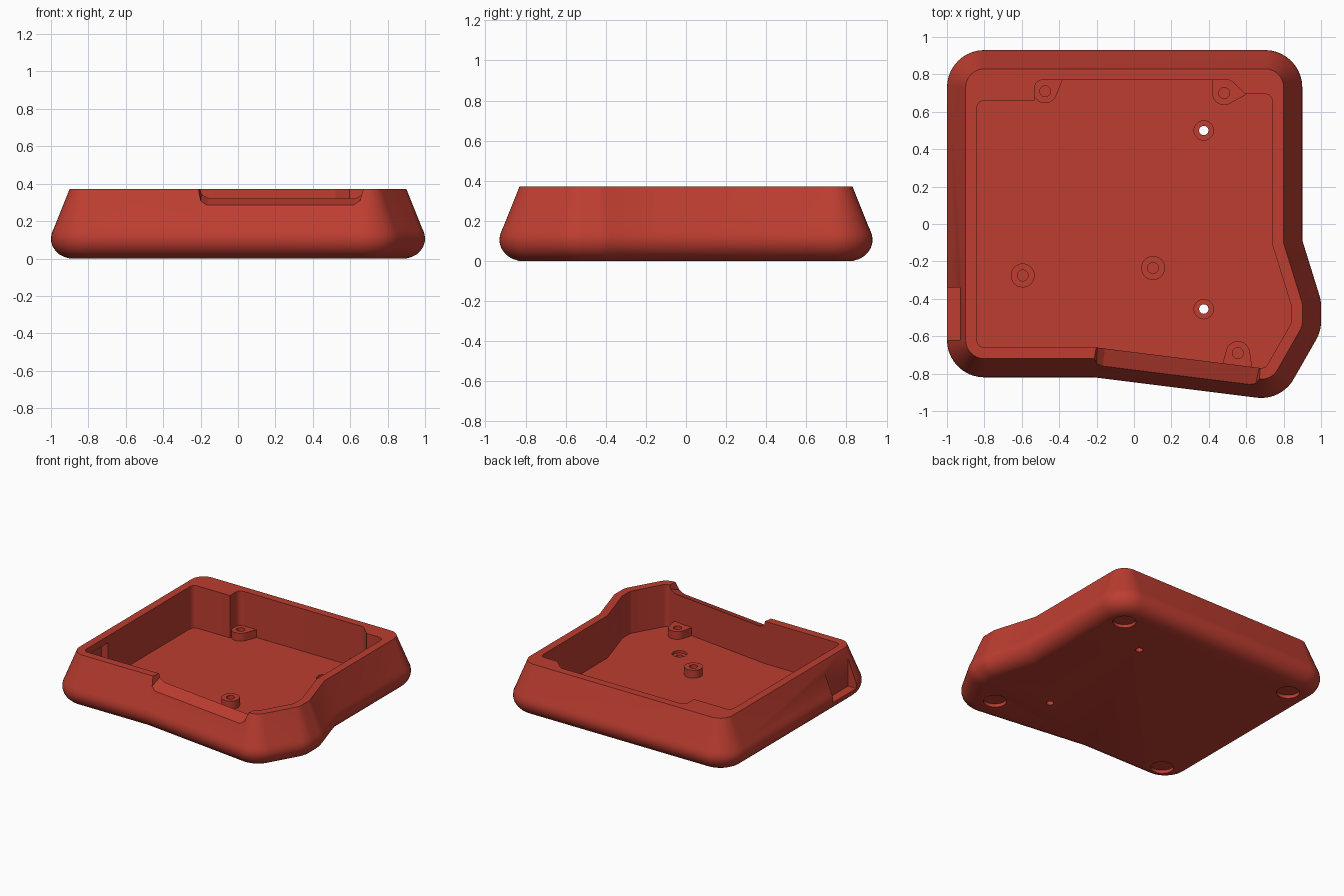
import bpy, bmesh, math
from mathutils import Vector

if "Cube" in bpy.data.objects:
    bpy.data.objects.remove(bpy.data.objects["Cube"])

red = bpy.data.materials.new("red plastic")
red.diffuse_color = (0.51, 0.047, 0.03, 1)
red.use_nodes = True
red.node_tree.nodes["Principled BSDF"].inputs["Base Color"].default_value = red.diffuse_color


def outline(points, d, steps=10):
    """Offset a counter-clockwise polygon outwards, rounding its convex corners."""
    pts = [Vector(p) for p in points]
    out = []
    for i, p in enumerate(pts):
        a = (p - pts[i - 1]).normalized()
        b = (pts[(i + 1) % len(pts)] - p).normalized()
        n1, n2 = Vector((a.y, -a.x)), Vector((b.y, -b.x))
        if a.x * b.y - a.y * b.x > 0:
            a1 = math.atan2(n1.y, n1.x)
            sweep = math.acos(max(-1, min(1, n1.dot(n2))))
            for k in range(steps + 1):
                t = a1 + sweep * k / steps
                out.append(p + d * Vector((math.cos(t), math.sin(t))))
        else:
            out.append(p + (n1 + n2) * d / (1 + n1.dot(n2)))
    return out


def make(name, bm):
    bmesh.ops.recalc_face_normals(bm, faces=bm.faces)
    me = bpy.data.meshes.new(name)
    bm.to_mesh(me)
    bm.free()
    me.materials.append(red)
    ob = bpy.data.objects.new(name, me)
    bpy.context.collection.objects.link(ob)
    return ob


def loft(name, rings):
    """Skin a stack of (outline, z) rings and cap both ends."""
    bm = bmesh.new()
    rows = [[bm.verts.new((p[0], p[1], z)) for p in ring] for ring, z in rings]
    n = len(rows[0])
    for lo, hi in zip(rows, rows[1:]):
        for i in range(n):
            j = (i + 1) % n
            bm.faces.new((lo[i], lo[j], hi[j], hi[i]))
    bm.faces.new(rows[0][::-1])
    bm.faces.new(rows[-1])
    return make(name, bm)


def hull(name, points):
    bm = bmesh.new()
    for p in points:
        bm.verts.new(p)
    bmesh.ops.convex_hull(bm, input=bm.verts[:])
    bmesh.ops.dissolve_limit(bm, angle_limit=0.01, verts=bm.verts[:], edges=bm.edges[:])
    return make(name, bm)


def circle(x, y, r, n=32):
    return [(x + r * math.cos(2 * math.pi * i / n), y + r * math.sin(2 * math.pi * i / n))
            for i in range(n)]


def disc(x, y, r, z0, z1):
    return loft("cutter", [(circle(x, y, r), z0), (circle(x, y, r), z1)])


def box(x0, x1, y0, y1, z0, z1):
    return hull("cutter", [(x, y, z) for x in (x0, x1) for y in (y0, y1) for z in (z0, z1)])


def cut(ob, cutter):
    mod = ob.modifiers.new("cut", 'BOOLEAN')
    mod.operation, mod.solver, mod.object = 'DIFFERENCE', 'EXACT', cutter
    bpy.context.view_layer.objects.active = ob
    bpy.ops.object.modifier_apply(modifier=mod.name)
    bpy.data.objects.remove(cutter)


def smooth(ob):
    bpy.ops.object.select_all(action='DESELECT')
    ob.select_set(True)
    bpy.context.view_layer.objects.active = ob
    bpy.ops.object.shade_smooth_by_angle(angle=math.radians(25))


# Outer body: rounded base bulge, then a straight taper to the rim
core = [(-0.8, -0.62), (-0.2, -0.62), (0.68, -0.73), (0.8, -0.52), (0.8, -0.44),
        (0.7, -0.118), (0.7, 0.73), (-0.8, 0.73)]
profile = [(0.1, 0), (0.13, 0.009), (0.155, 0.022), (0.175, 0.04), (0.191, 0.064),
           (0.199, 0.09), (0.2, 0.11), (0.197, 0.13), (0.19, 0.15), (0.18, 0.172), (0.1, 0.372)]
case = loft("case_body", [(outline(core, d), z) for d, z in profile])

# Inner cavity, stepped along the back wall
FLOOR = 0.05
pocket = core[:6] + [(0.7, 0.655), (0.58, 0.655), (0.5, 0.73), (-0.49, 0.73),
                     (-0.49, 0.62), (-0.8, 0.62)]
inner = outline(pocket, 0.04, 5)
cut(case, loft("cutter", [(inner, FLOOR), (inner, 0.5)]))

# Sloped slot in the front rim, following the angled front edge
along = Vector((0.88, -0.11)).normalized()
outward = Vector((along.y, -along.x))
start = Vector((-0.2, -0.62))
slot = []
for d, dz in ((-0.03, 0.346), (0.25, 0.243)):
    for s0, s1, z in ((0.05, 0.84, dz), (0.025, 0.865, dz + 0.015),
                      (0.005, 0.885, 0.372), (-0.015, 0.905, 0.45)):
        for s in (s0, s1):
            p = start + along * s + outward * d
            slot.append((p.x, p.y, z))
cut(case, hull("cutter", slot))

# Port recess on the left, outside and inside the wall
cut(case, box(-1.1, -0.93, -0.62, -0.34, 0.09, 0.5))
cut(case, box(-0.895, -0.8, -0.6, -0.36, 0.09, 0.32))

# Counterbored through holes in the floor
for y in (0.5, -0.455):
    cut(case, disc(0.373, y, 0.052, 0.03, 0.1))
    cut(case, disc(0.373, y, 0.025, -0.1, 0.1))

# Round foot recesses underneath
for x, y in ((0.7, 0.73), (0.68, -0.68), (-0.79, 0.71), (-0.79, -0.64)):
    cut(case, disc(x, y, 0.08, -0.1, 0.025))
smooth(case)

# Screw bosses; the outer three grow out of the walls
bosses = [
    ("boss_left", -0.595, -0.275, []),
    ("boss_centre", 0.102, -0.235, []),
    ("boss_front", 0.555, -0.69, [(0.47, -0.76), (0.635, -0.78)]),
    ("boss_back_left", -0.475, 0.71, [(-0.54, 0.79), (-0.375, 0.79)]),
    ("boss_back_right", 0.482, 0.7, [(0.415, 0.79), (0.55, 0.79), (0.605, 0.695)]),
]
for name, x, y, extra in bosses:
    ring = circle(x, y, 0.064) + extra
    boss = hull(name, [(px, py, z) for px, py in ring for z in (FLOOR - 0.01, 0.11)])
    cut(boss, disc(x, y, 0.029, FLOOR + 0.005, 0.2))
    smooth(boss)
